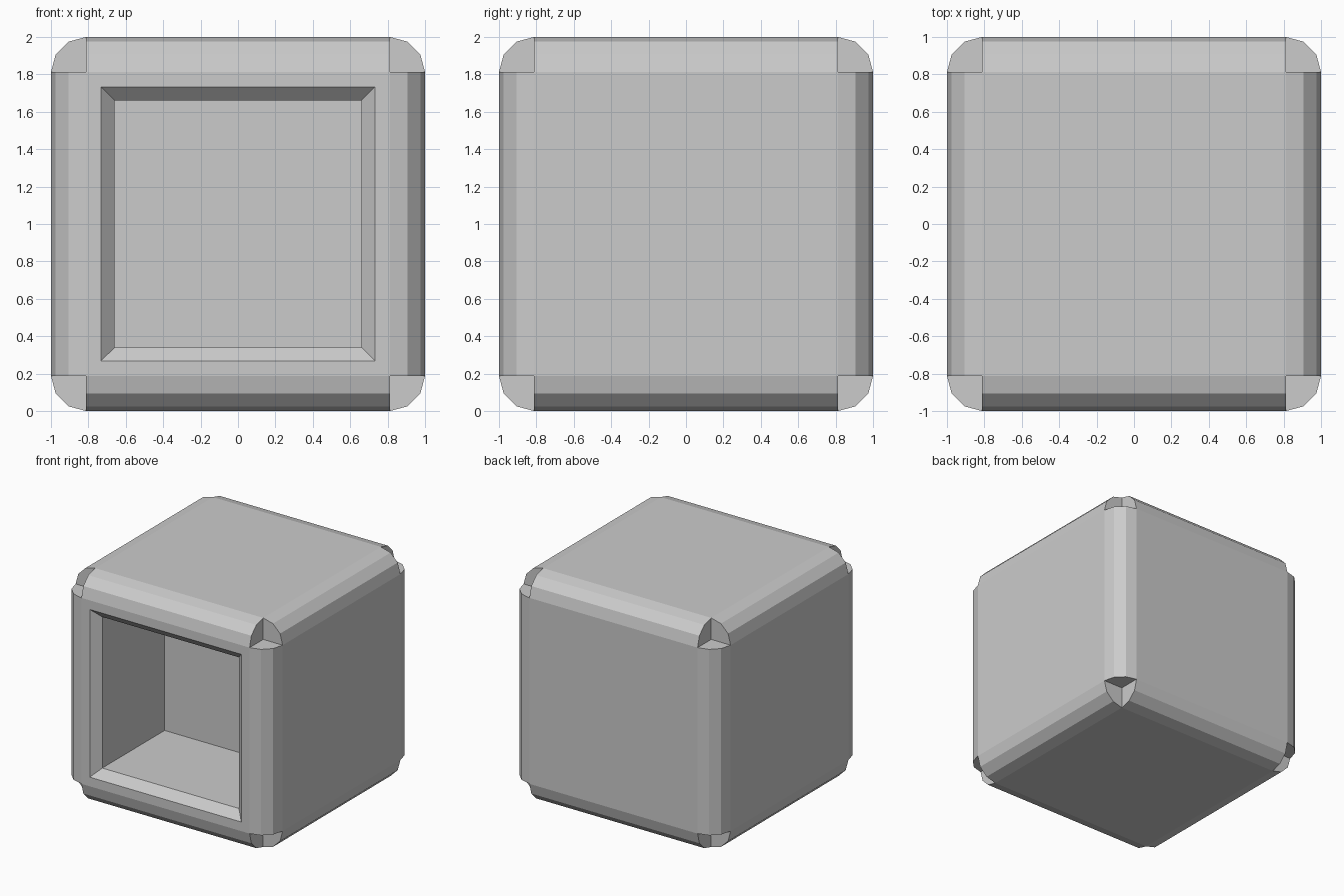
import bpy, bmesh
from math import sin, cos, pi
from itertools import product

if "Cube" in bpy.data.objects:
    bpy.data.objects.remove(bpy.data.objects["Cube"])

H, R, SEG = 1.0, 0.188, 3          # half size, edge radius, edge segments
C = H - R                          # where flat faces and edge strips end
arc = [(C + R * cos(i * pi / 2 / SEG), C + R * sin(i * pi / 2 / SEG)) for i in range(SEG + 1)]

bm = bmesh.new()


def face(points):
    return bm.faces.new([bm.verts.new(p) for p in points])


def on_axis(axis, a, b, c):
    """Point with a along the given axis and b, c along the next two."""
    p = [0, 0, 0]
    p[axis], p[(axis + 1) % 3], p[(axis + 2) % 3] = a, b, c
    return p


def square(y, h):
    return [(-h, y, -h), (h, y, -h), (h, y, h), (-h, y, h)]


for axis in range(3):
    # flat sides (the front is made separately)
    for s in (-1, 1):
        if (axis, s) != (1, -1):
            face([on_axis(axis, s * H, b * C, c * C) for b, c in ((-1, -1), (1, -1), (1, 1), (-1, 1))])
    for sb, sc in product((-1, 1), repeat=2):
        # rounded edge strips
        for (b0, c0), (b1, c1) in zip(arc, arc[1:]):
            face([on_axis(axis, -C, sb * b0, sc * c0), on_axis(axis, C, sb * b0, sc * c0),
                  on_axis(axis, C, sb * b1, sc * c1), on_axis(axis, -C, sb * b1, sc * c1)])
        # strip ends, which form the notched corners
        for s in (-1, 1):
            face([on_axis(axis, s * C, sb * b, sc * c) for b, c in [(C, C)] + arc])

# front frame, sloped rim and recess walls
rings = [square(-H, C), square(-H, 0.732), square(-0.93, 0.66), square(-0.07, 0.66)]
for r0, r1 in zip(rings, rings[1:]):
    for i in range(4):
        j = (i + 1) % 4
        face([r0[i], r0[j], r1[j], r1[i]])
face(rings[-1])

bmesh.ops.remove_doubles(bm, verts=bm.verts, dist=1e-4)
bmesh.ops.recalc_face_normals(bm, faces=bm.faces)
bmesh.ops.translate(bm, verts=bm.verts, vec=(0, 0, H))

mesh = bpy.data.meshes.new("hollow_cube")
bm.to_mesh(mesh)
bm.free()
bpy.context.collection.objects.link(bpy.data.objects.new("hollow_cube", mesh))
